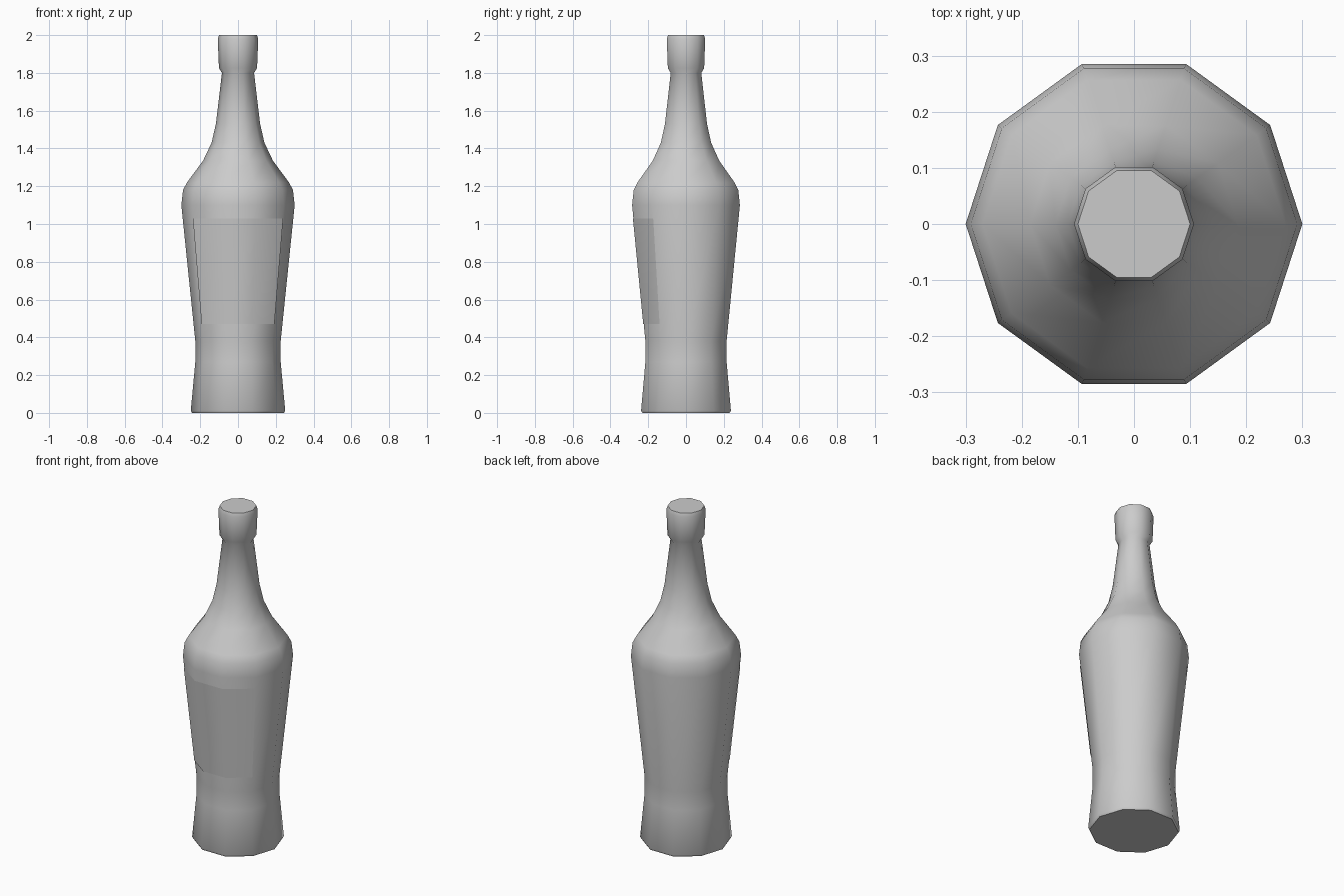
import bpy, bmesh
from math import cos, sin, radians

if "Cube" in bpy.data.objects:
    bpy.data.objects.remove(bpy.data.objects["Cube"])

SIDES = 10
STEP = 360 / SIDES


def ring(bm, r, z, first=0, count=SIDES):
    pts = [radians((first + i) * STEP) for i in range(count)]
    return [bm.verts.new((r * cos(a), r * sin(a), z)) for a in pts]


def revolve(name, profile, first=0, count=SIDES, closed=True):
    """Sweep a (radius, z) profile around z, all round or over part of the sides."""
    bm = bmesh.new()
    rings = [ring(bm, r, z, first, count) for r, z in profile]
    spans = count if closed else count - 1
    for lo, hi in zip(rings, rings[1:]):
        for i in range(spans):
            j = (i + 1) % count
            bm.faces.new((lo[i], lo[j], hi[j], hi[i]))
    if closed:
        bm.faces.new(rings[0][::-1])
        bm.faces.new(rings[-1])
    mesh = bpy.data.meshes.new(name)
    bm.to_mesh(mesh)
    bm.free()
    obj = bpy.data.objects.new(name, mesh)
    bpy.context.collection.objects.link(obj)
    bpy.ops.object.select_all(action='DESELECT')
    obj.select_set(True)
    bpy.context.view_layer.objects.active = obj
    bpy.ops.object.shade_smooth_by_angle(angle=radians(50))
    return obj


# Bottle: flared foot, waist, shoulder, neck and capped mouth
revolve("bottle", [
    (0.243, 0.0), (0.25, 0.012), (0.226, 0.27), (0.226, 0.38),
    (0.30, 1.10), (0.291, 1.18), (0.27, 1.22), (0.185, 1.335),
    (0.14, 1.43), (0.117, 1.53), (0.085, 1.80), (0.101, 1.825),
    (0.107, 1.98), (0.10, 2.0)])

# Label: thin sheet over the three front sides
revolve("label", [(0.238, 0.47), (0.2955, 1.03)], first=6, count=4, closed=False)
